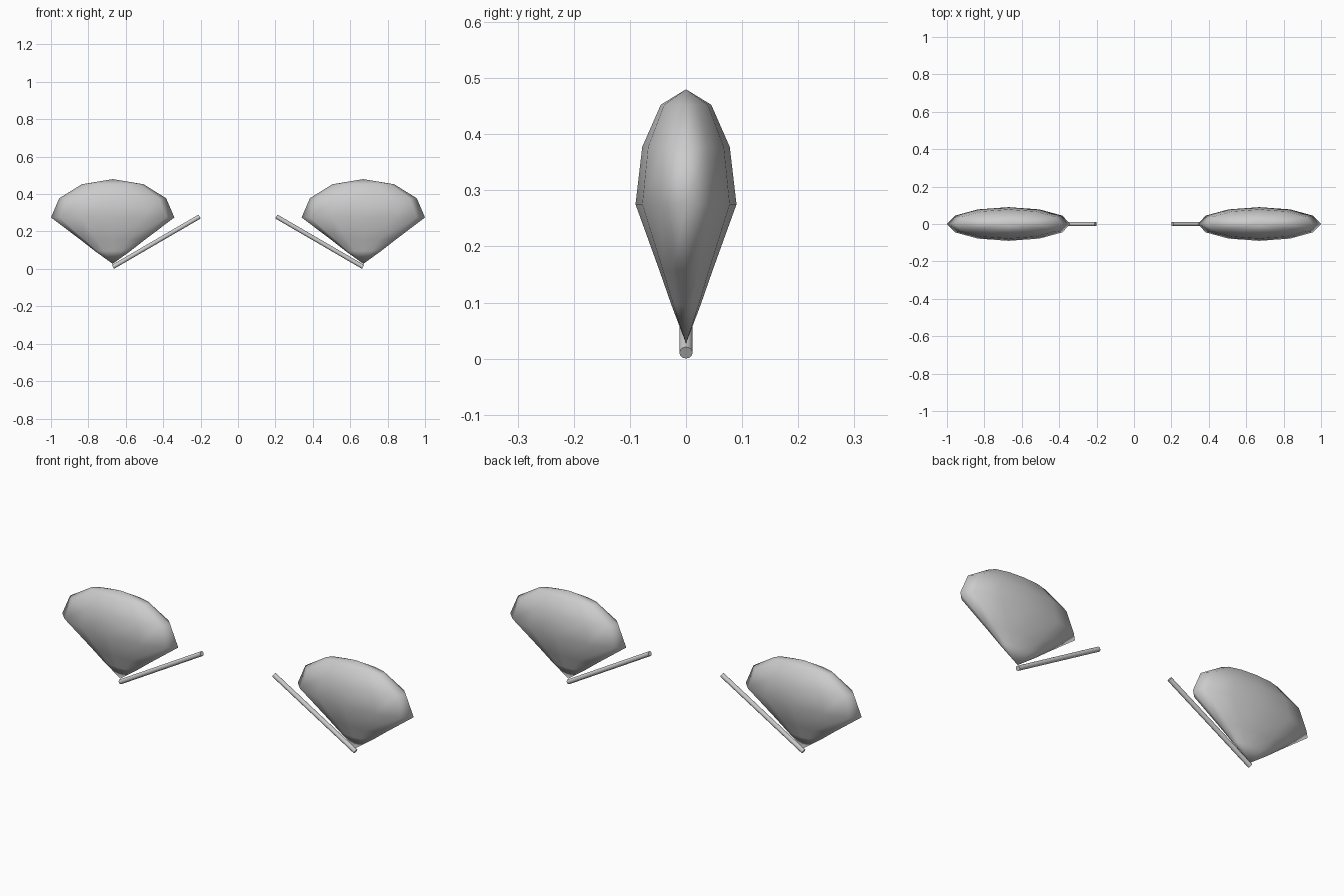
import bpy, bmesh, math
from mathutils import Vector

if "Cube" in bpy.data.objects:
    bpy.data.objects.remove(bpy.data.objects["Cube"])

# Fan-shaped body: (radius fraction, z) from the tip up to the crown
PROFILE = [(0.29, 0.096), (0.53, 0.158), (1.0, 0.275), (0.866, 0.3775), (0.5, 0.4525)]
TIP_Z, TOP_Z = 0.027, 0.48
RX, RY, CX, SEG = 0.33, 0.09, 0.67, 12


def make_fan(name, side):
    bm = bmesh.new()
    rings = []
    for f, z in PROFILE:
        rings.append([bm.verts.new((side * CX + RX * f * math.cos(math.tau * i / SEG),
                                    RY * f * math.sin(math.tau * i / SEG), z))
                      for i in range(SEG)])
    tip = bm.verts.new((side * CX, 0, TIP_Z))
    top = bm.verts.new((side * CX, 0, TOP_Z))
    for i in range(SEG):
        j = (i + 1) % SEG
        bm.faces.new((tip, rings[0][j], rings[0][i]))
        bm.faces.new((top, rings[-1][i], rings[-1][j]))
        for a, b in zip(rings, rings[1:]):
            bm.faces.new((a[i], a[j], b[j], b[i]))
    bmesh.ops.recalc_face_normals(bm, faces=bm.faces)
    mesh = bpy.data.meshes.new(name)
    bm.to_mesh(mesh)
    bm.free()
    mesh.shade_smooth()
    obj = bpy.data.objects.new(name, mesh)
    bpy.context.collection.objects.link(obj)


def make_rod(name, a, b, radius):
    a, b = Vector(a), Vector(b)
    bpy.ops.mesh.primitive_cylinder_add(vertices=12, radius=radius, depth=(b - a).length,
                                        location=(a + b) / 2)
    obj = bpy.context.object
    obj.name = name
    obj.rotation_euler = (b - a).to_track_quat('Z', 'Y').to_euler()
    bpy.ops.object.shade_smooth_by_angle(angle=math.radians(40))


# Fan and slanted stick on each side
for side, label in ((-1, "left"), (1, "right")):
    make_fan(label + "_fan", side)
    make_rod(label + "_stick", (side * 0.669, 0, 0.0105), (side * 0.205, 0, 0.28), 0.0118)
